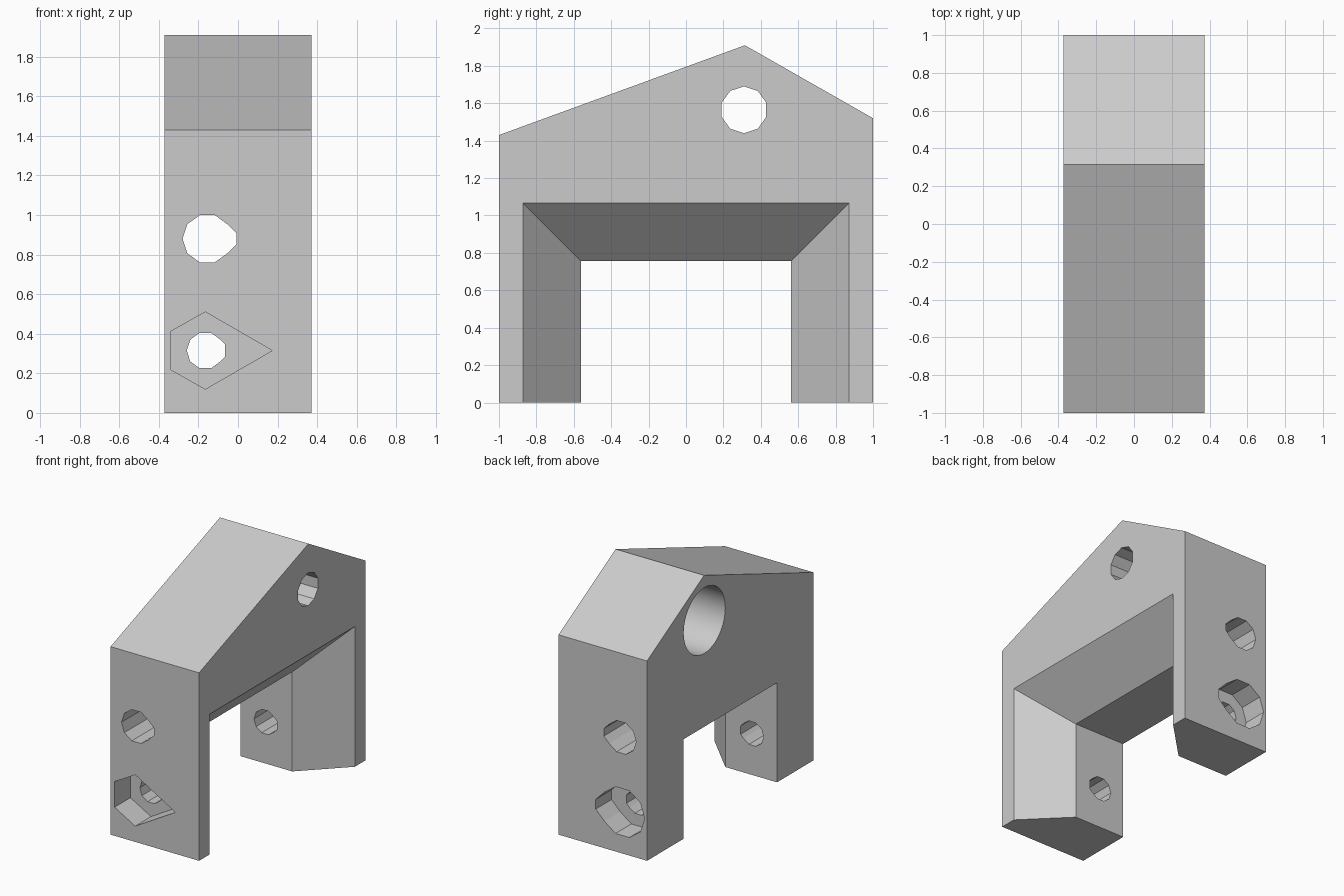
import bpy, bmesh
from math import cos, sin, radians

if "Cube" in bpy.data.objects:
    bpy.data.objects.remove(bpy.data.objects["Cube"])

grey = bpy.data.materials.new("light grey")
grey.use_nodes = True
colour = (0.6, 0.6, 0.6, 1)
grey.diffuse_color = colour
grey.node_tree.nodes["Principled BSDF"].inputs["Base Color"].default_value = colour


def loft(name, rings):
    """Closed solid through matching rings of points."""
    bm = bmesh.new()
    loops = [[bm.verts.new(p) for p in ring] for ring in rings]
    n = len(loops[0])
    for a, b in zip(loops, loops[1:]):
        for i in range(n):
            j = (i + 1) % n
            bm.faces.new((a[i], a[j], b[j], b[i]))
    bm.faces.new(loops[0])
    bm.faces.new(loops[-1])
    bmesh.ops.recalc_face_normals(bm, faces=bm.faces)
    mesh = bpy.data.meshes.new(name)
    bm.to_mesh(mesh)
    bm.free()
    obj = bpy.data.objects.new(name, mesh)
    bpy.context.collection.objects.link(obj)
    return obj


def along_x(name, profile, x0, x1):
    return loft(name, [[(x, y, z) for y, z in profile] for x in (x0, x1)])


def along_y(name, profile, x, z, y0, y1):
    return loft(name, [[(x + u, y, z + v) for u, v in profile] for y in (y0, y1)])


def circle(r, n, y, z, start=90):
    angles = [radians(start + 360 * i / n) for i in range(n)]
    return [(y + r * cos(a), z + r * sin(a)) for a in angles]


def teardrop(r, tip):
    """Ten-sided hole with a 45 degree nose cut flat at tip * r."""
    pts = [(r * cos(radians(a)), r * sin(radians(a))) for a in range(36, 325, 36)]
    half = r * (0.809 + 0.588 - tip)
    return pts + [(r * tip, -half), (r * tip, half)]


# Gabled block
W = 0.3725
block = along_x("bracket_body", [(-1, 0), (-1, 1.43), (0.315, 1.91), (1, 1.52), (1, 0)], -W, W)
block.data.materials.append(grey)

# Slot between the legs, flared at 45 degrees toward +x
sections = [(-0.5, 0), (0.0625, 0), (W + 0.1, W + 0.1 - 0.0625)]
slot = loft("slot_cutter", [
    [(x, -0.5625 - f, -0.2), (x, -0.5625 - f, 0.757 + f),
     (x, 0.5625 + f, 0.757 + f), (x, 0.5625 + f, -0.2)] for x, f in sections])

# Holes, pockets and the round counterbore
PX, PZ, DEPTH = -0.165, 0.315, 0.19
nut = [(0, 0.195), (-0.173, 0.0975), (-0.173, -0.0975), (0, -0.195), (0.338, 0)]
cutters = [
    slot,
    along_y("upper_hole_cutter", teardrop(0.125, 1.17), -0.155, 0.88, -1.2, 1.2),
    along_y("lower_hole_cutter", teardrop(0.094, 1.06), PX, PZ, -1.2, 1.2),
    along_y("nut_pocket_cutter", nut, PX, PZ, -1.2, -1 + DEPTH),
    along_y("head_pocket_cutter", teardrop(0.187, 1.2), PX, PZ, 1 - DEPTH, 1.2),
    along_x("side_hole_cutter", circle(0.125, 10, 0.31, 1.565), -0.5, 0.5),
    along_x("counterbore_cutter", circle(0.25, 48, 0.31, 1.565), -0.5, 0.19),
]
for c in cutters:
    mod = block.modifiers.new(c.name, "BOOLEAN")
    mod.operation = "DIFFERENCE"
    mod.solver = "EXACT"
    mod.object = c

# Bake the cuts and drop the cutters
deps = bpy.context.evaluated_depsgraph_get()
baked = bpy.data.meshes.new_from_object(block.evaluated_get(deps))
block.modifiers.clear()
block.data = baked
for c in cutters:
    bpy.data.objects.remove(c)
baked.materials.clear()
baked.materials.append(grey)
for p in baked.polygons:
    p.material_index = 0

bpy.ops.object.select_all(action="DESELECT")
block.select_set(True)
bpy.context.view_layer.objects.active = block
bpy.ops.object.shade_smooth_by_angle(angle=radians(8))
